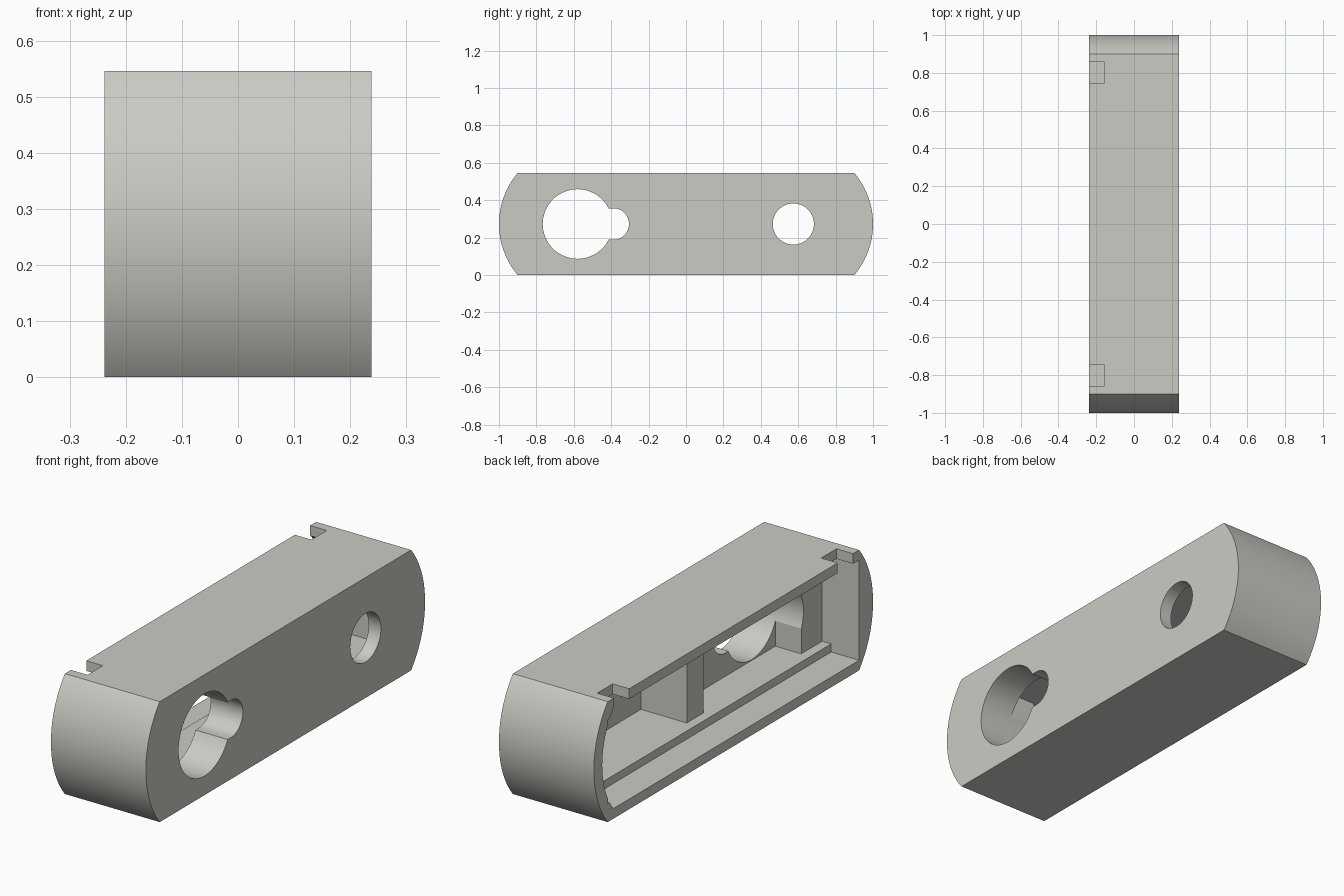
import bpy, bmesh, math

if "Cube" in bpy.data.objects:
    bpy.data.objects.remove(bpy.data.objects["Cube"])

W = 0.238           # half width
H = 0.546           # height
ZC = H / 2
AX = 0.577          # centre of the rounded ends
R = 0.423           # outer end radius
OPEN = -W           # open side


def prism(name, profile, x0, x1):
    """Extrude a (y, z) outline from x0 to x1."""
    bm = bmesh.new()
    face = bm.faces.new([bm.verts.new((x0, y, z)) for y, z in profile])
    res = bmesh.ops.extrude_face_region(bm, geom=[face])
    verts = [v for v in res["geom"] if isinstance(v, bmesh.types.BMVert)]
    bmesh.ops.translate(bm, verts=verts, vec=(x1 - x0, 0, 0))
    bmesh.ops.recalc_face_normals(bm, faces=bm.faces)
    me = bpy.data.meshes.new(name)
    bm.to_mesh(me)
    bm.free()
    ob = bpy.data.objects.new(name, me)
    bpy.context.collection.objects.link(ob)
    return ob


def arc(cy, r, a0, a1, n):
    return [(cy + r * math.cos(a0 + (a1 - a0) * i / n),
             ZC + r * math.sin(a0 + (a1 - a0) * i / n)) for i in range(n + 1)]


def rect(y0, y1, z0, z1):
    return [(y0, z0), (y1, z0), (y1, z1), (y0, z1)]


def round_end(y0, half, r):
    """Flat at y0, rounded at the +y end."""
    a = math.asin(half / r)
    return [(y0, ZC + half), (y0, ZC - half)] + arc(AX, r, -a, a, 32)


def circle(cy, r):
    return arc(cy, r, 0, 2 * math.pi, 64)[:-1]


# Housing block with rounded ends
a = math.asin(ZC / R)
housing = prism("housing", arc(AX, R, -a, a, 40)
                + arc(-AX, R, math.pi - a, math.pi + a, 40), -W, W)

FAR = OPEN - 0.1
cutters = [
    # Lid recess, then the stepped cavity behind it
    prism("lid_recess", round_end(-0.9, 0.227, 0.363), FAR, OPEN + 0.14),
    prism("cavity", round_end(-0.9, 0.19, 0.363), FAR, OPEN + 0.185),
    # Deep pocket and shallow pocket, leaving a pillar between them
    prism("deep_pocket", rect(0.07, 0.9, 0.083, 0.463), FAR, OPEN + 0.415),
    prism("shallow_pocket", rect(-0.75, -0.05, 0.083, 0.463), FAR, OPEN + 0.315),
    # Keyhole and round hole through the side wall
    prism("keyhole_large", circle(-0.58, 0.186), FAR, W + 0.1),
    prism("keyhole_small", circle(-0.389, 0.084), FAR, W + 0.1),
    prism("keyhole_slot", rect(-0.5, -0.389, ZC - 0.084, ZC + 0.084), FAR, W + 0.1),
    prism("round_hole", circle(0.574, 0.11), FAR, W + 0.1),
]
# Latch notches in the top edge
for s in (-1, 1):
    y0, y1 = sorted((s * 0.747, s * 0.857))
    cutters.append(prism("notch", rect(y0, y1, 0.4, H + 0.1), FAR, OPEN + 0.083))

# Carve the block
for c in cutters:
    m = housing.modifiers.new(c.name, "BOOLEAN")
    m.operation, m.solver, m.object = "DIFFERENCE", "EXACT", c
dg = bpy.context.evaluated_depsgraph_get()
mesh = bpy.data.meshes.new_from_object(housing.evaluated_get(dg))
housing.modifiers.clear()
housing.data = mesh
for c in cutters:
    bpy.data.objects.remove(c)

# One warm grey colour
grey = bpy.data.materials.new("warm_grey")
grey.diffuse_color = (0.60, 0.60, 0.56, 1)
grey.use_nodes = True
grey.node_tree.nodes["Principled BSDF"].inputs["Base Color"].default_value = grey.diffuse_color
mesh.materials.clear()
mesh.materials.append(grey)
for p in mesh.polygons:
    p.material_index = 0

bpy.context.view_layer.objects.active = housing
housing.select_set(True)
bpy.ops.object.shade_smooth_by_angle(angle=math.radians(25))
